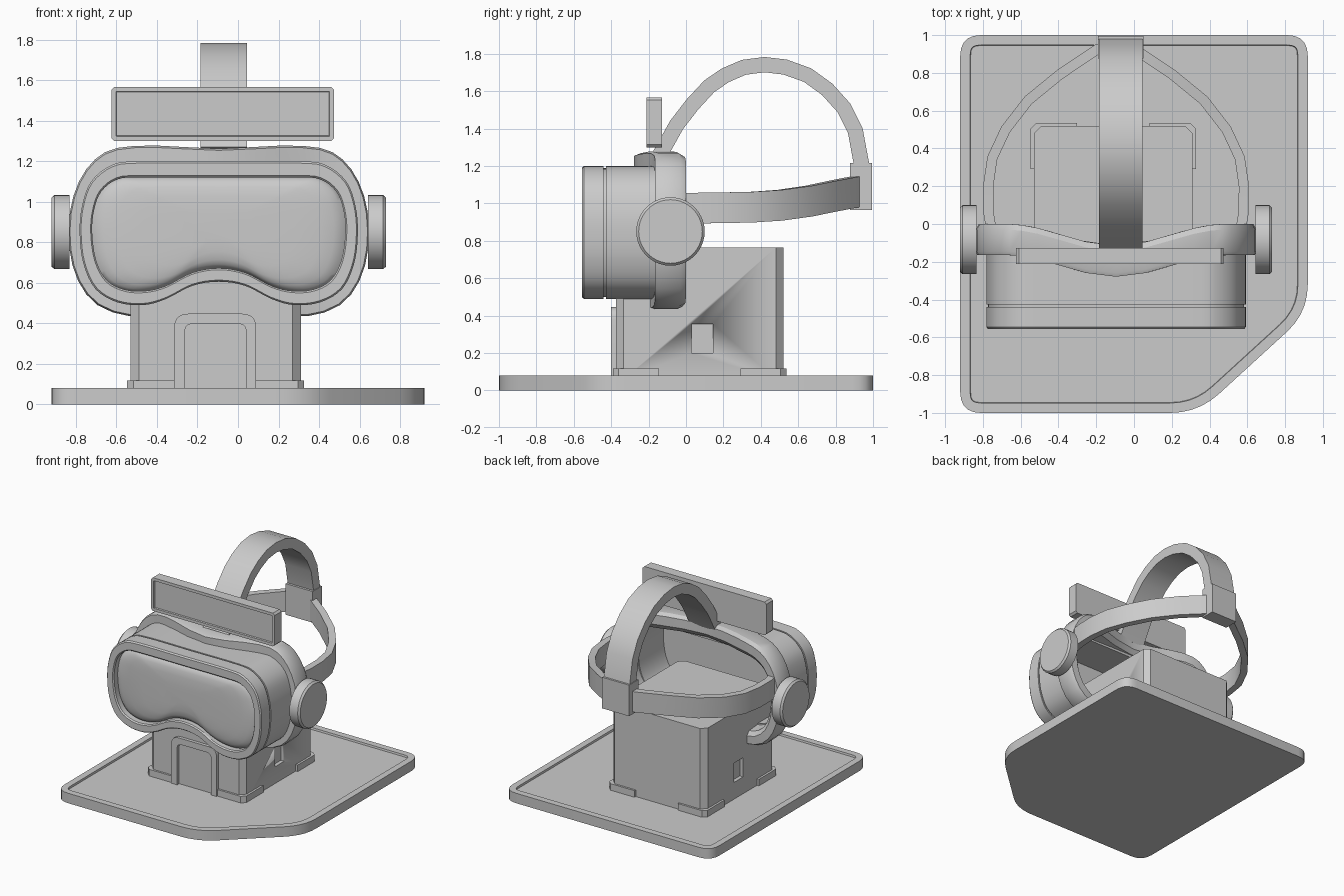
import bpy, bmesh, math
from mathutils import Vector as V

if "Cube" in bpy.data.objects:
    bpy.data.objects.remove(bpy.data.objects["Cube"])

CX = -0.095  # goggles centre line


def finish(name, bm, angle=30):
    bmesh.ops.recalc_face_normals(bm, faces=bm.faces)
    me = bpy.data.meshes.new(name)
    bm.to_mesh(me)
    bm.free()
    ob = bpy.data.objects.new(name, me)
    bpy.context.collection.objects.link(ob)
    bpy.ops.object.select_all(action='DESELECT')
    ob.select_set(True)
    bpy.context.view_layer.objects.active = ob
    bpy.ops.object.shade_smooth_by_angle(angle=math.radians(angle))
    return ob


def loft(name, rings, cyclic=False, angle=30):
    bm = bmesh.new()
    rows = [[bm.verts.new(p) for p in r] for r in rings]
    n = len(rows[0])
    for i in range(len(rows) if cyclic else len(rows) - 1):
        a, b = rows[i], rows[(i + 1) % len(rows)]
        for j in range(n):
            k = (j + 1) % n
            bm.faces.new((a[j], a[k], b[k], b[j]))
    if not cyclic:
        bm.faces.new(rows[0])
        bm.faces.new(rows[-1])
    return finish(name, bm, angle)


def rounded(corners, steps=5):
    """Polygon from (x, y, corner size) triples."""
    out = []
    for i, (x, y, d) in enumerate(corners):
        p = V((x, y))
        if d == 0:
            out.append(p)
            continue
        a = V(corners[i - 1][:2]) - p
        b = V(corners[(i + 1) % len(corners)][:2]) - p
        a, b = p + a.normalized() * d, p + b.normalized() * d
        for s in range(steps + 1):
            t = s / steps
            # blend giving a near circular corner
            m = 2 * t * (1 - t)
            out.append(a * (1 - t) ** 2 + p * m + b * t * t)
    return out


def prism(name, pts, lo, hi, axis='z', inset=None):
    """Extrude a polygon from lo to hi; optionally sink a panel in the hi face."""
    place = (lambda p, h: (p[0], p[1], h)) if axis == 'z' else (lambda p, h: (p[0], h, p[1]))
    bm = bmesh.new()
    a = [bm.verts.new(place(p, lo)) for p in pts]
    b = [bm.verts.new(place(p, hi)) for p in pts]
    bm.faces.new(a)
    top = bm.faces.new(b)
    for i in range(len(pts)):
        k = (i + 1) % len(pts)
        bm.faces.new((a[i], a[k], b[k], b[i]))
    bmesh.ops.recalc_face_normals(bm, faces=bm.faces)
    if inset:
        bmesh.ops.inset_individual(bm, faces=[top], thickness=inset[0])
        bmesh.ops.inset_individual(bm, faces=[top], thickness=0.003, depth=-inset[1])
    return finish(name, bm)


def rect(x0, x1, y0, y1, r):
    return rounded([(x0, y0, r), (x1, y0, r), (x1, y1, r), (x0, y1, r)], 1 if r < 0.05 else 5)


def ribbon(name, path, wide, half_w, half_t):
    """Flat band along a path; wide is the width direction."""
    path, wide = [V(p) for p in path], V(wide)
    rings = []
    for i, p in enumerate(path):
        t = path[min(i + 1, len(path) - 1)] - path[max(i - 1, 0)]
        n = t.cross(wide).normalized() * half_t
        w = wide * half_w
        rings.append([p + n + w, p + n - w, p - n - w, p - n + w])
    return loft(name, rings)


# Base plate with raised rim and one cut corner
prism("base_plate", rounded([(-.92, -1, .11), (.34, -1, .15), (.92, -.47, .15),
                             (.92, 1, .11), (-.92, 1, .11)]), 0, .08, inset=(.052, .015))

# House block with a window recess on each side
hx, hy, hw, hh = -.11, .073, .42, .447
house = prism("house_block", rect(hx - hw, hx + hw, hy - hh, hy + hh, .04), .06, .765)
for side in (-1, 1):
    x = hx + side * hw
    cut = prism("window_cutter", rect(x - .03, x + .03, .03, .145, 0), .2, .355)
    cut.hide_render = True
    mod = house.modifiers.new("window", 'BOOLEAN')
    mod.object = cut
    mod.solver = 'EXACT'
    bpy.context.view_layer.objects.active = house
    bpy.ops.object.modifier_apply(modifier=mod.name)
    bpy.data.objects.remove(cut)

# Corner plinths
pw, ph, arm = hw + .017, hh + .016, .245
for sx in (-1, 1):
    for sy in (-1, 1):
        shape = [(pw, ph - arm), (pw, ph - .03), (pw - .03, ph), (pw - arm, ph),
                 (pw - arm, ph - .08), (pw - .08, ph - .08), (pw - .08, ph - arm)]
        prism("corner_plinth", [(hx + sx * a, hy + sy * b) for a, b in shape], .06, .118)

# Door frame
prism("door_frame", rounded([(-.315, .06, 0), (-.315, .447, .07), (.09, .447, .07), (.09, .06, 0),
                             (.04, .06, 0), (.04, .397, .04), (-.262, .397, .04), (-.262, .06, 0)]),
      -.36, -.4, 'y')


# Goggle outlines: right halves from top centre to nose (x from centre, z)
OUTER = [(0, 1.2), (.4, 1.2), (.53, 1.18), (.63, 1.1), (.675, .98), (.687, .85), (.67, .7),
         (.61, .57), (.5, .503), (.37, .49), (.26, .52), (.13, .585), (0, .605)]
INNER = [(0, 1.12), (.38, 1.12), (.5, 1.11), (.58, 1.05), (.615, .96), (.625, .85), (.605, .71),
         (.55, .61), (.46, .565), (.36, .56), (.26, .585), (.13, .65), (0, .672)]
FOAM = [(0, 1.262), (.3, 1.277), (.5, 1.266), (.61, 1.21), (.69, 1.1), (.735, .95), (.738, .77),
        (.695, .61), (.6, .49), (.44, .435), (.29, .46), (.14, .54), (0, .57)]


def outline(half, sub):
    loop = [V(p) for p in half] + [V((-x, z)) for x, z in half[-2:0:-1]]
    n, out = len(loop), []
    for i in range(n):
        p0, p1, p2, p3 = (loop[(i + k) % n] for k in (-1, 0, 1, 2))
        for s in range(sub):
            t = s / sub
            out.append(.5 * (2 * p1 + (p2 - p0) * t + (2 * p0 - 5 * p1 + 4 * p2 - p3) * t ** 2
                             + (3 * p1 - p0 - 3 * p2 + p3) * t ** 3))
    return out


def ring(a, b, t, y):
    return [V((CX + p.x, y(p.x) if callable(y) else y, p.y))
            for p in (u.lerp(v, t) for u, v in zip(a, b))]


# Goggle body: front frame, groove and rear shell in one section
o, i = outline(OUTER, 4), outline(INNER, 4)
section = [(0, -.545), (.12, -.555), (.88, -.555), (1, -.545), (1, -.15), (0, -.15),
           (0, -.427), (.15, -.427), (.15, -.44), (0, -.44)]
loft("goggle_body", [ring(o, i, t, y) for t, y in section], cyclic=True)

# Domed lens inside the frame
mid = V((0, .88))
dome = [(1.01, -.47), (1.01, -.495), (.97, -.515), (.91, -.53), (.8, -.541), (.6, -.548), (.3, -.551)]
loft("lens", [[V((CX + q.x, y, q.y)) for q in (mid + (p - mid) * s for p in i)] for s, y in dome],
     angle=50)

# Face cushion, bent forward in the middle
def bend(y):
    return lambda x: y - .057 * (1 + math.cos(math.pi * min(1, abs(x) / .58)))

f, i2 = outline(FOAM, 2), outline(INNER, 2)
pad = [(.06, -.165), (0, -.145), (0, -.03), (.12, 0), (.6, 0), (.85, -.03), (.93, -.165)]
loft("face_cushion", [ring(f, i2, t, bend(y)) for t, y in pad], cyclic=True)

# Ear discs and side straps, one per side
side_path = [(.655, -.06, .975), (.675, .06, .975), (.677, .2, .977), (.655, .35, .98),
             (.585, .5, .99), (.465, .655, 1.012), (.3, .79, 1.04), (.1, .925, 1.066), (0, .93, 1.07)]
for s in (-1, 1):
    disc = [(.12, .66), (.183, .738), (.183, .812), (.17, .826)]
    loft("ear_disc", [[V((CX + s * x, -.083 + r * math.cos(a), .85 + r * math.sin(a)))
                       for a in (k * math.tau / 40 for k in range(40))] for r, x in
                      [(.183, .738)] + disc[2:]])
    ribbon("side_strap", [(CX + s * x, y, z) for x, y, z in side_path], (0, 0, 1), .082, .027)

# Top strap and rear buckle
arc = [(-.145, 1.25), (-.05, 1.42), (.035, 1.53), (.125, 1.627), (.21, 1.685), (.31, 1.728),
       (.42, 1.742), (.53, 1.729), (.65, 1.686), (.755, 1.61), (.845, 1.51), (.905, 1.39), (.942, 1.19)]
ribbon("top_strap", [(-.07, y, z) for y, z in arc], (1, 0, 0), .115, .041)
prism("rear_buckle", rect(-.19, .05, .877, .995, 0), .965, 1.215)

# Sign board with sunken panel
prism("sign_board", rect(-.625, .475, 1.3, 1.567, .015), -.128, -.212, 'y', inset=(.025, .012))
